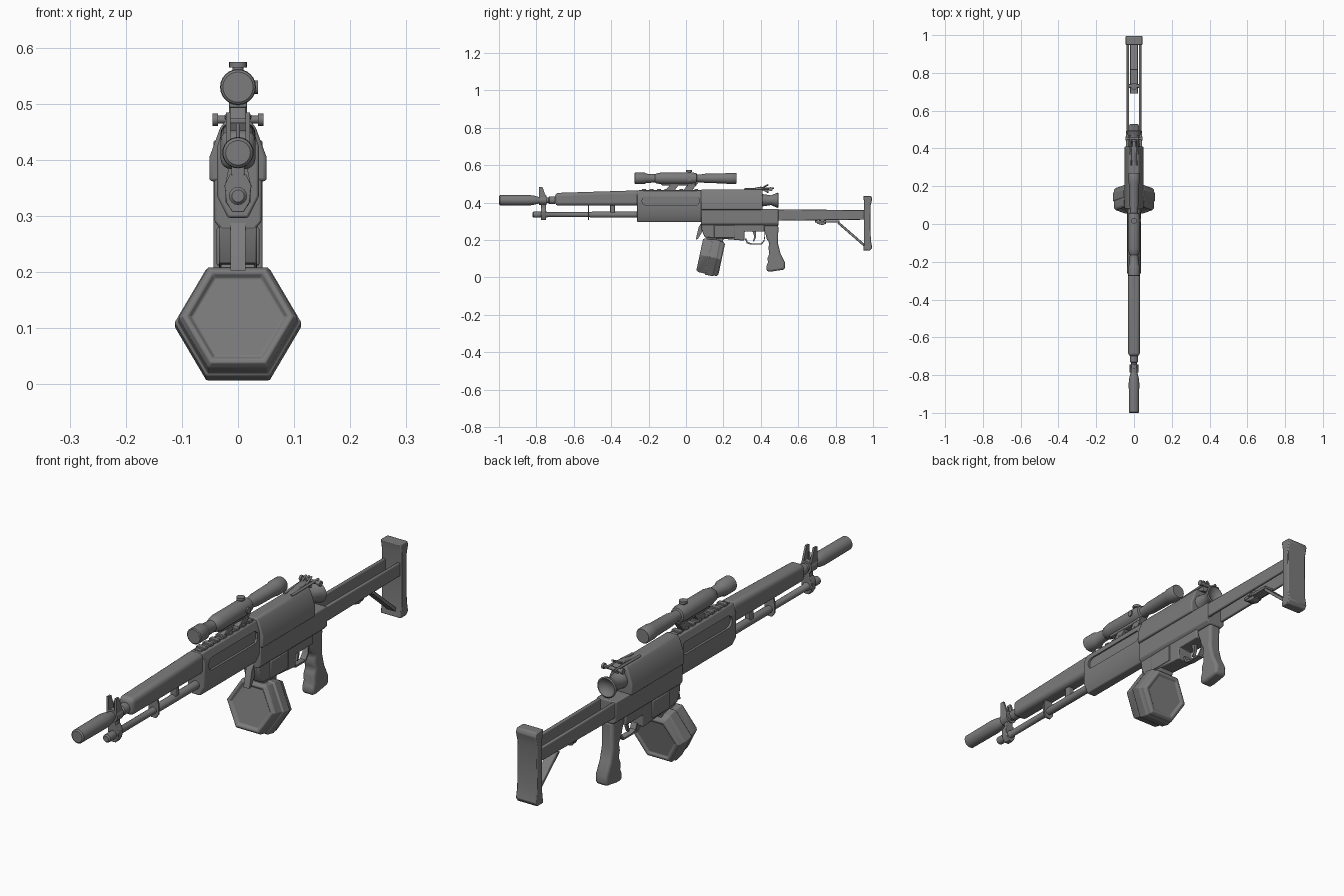
import bpy, bmesh, math
from mathutils import Vector, Matrix

cube = bpy.data.objects.get("Cube")
if cube:
    bpy.data.objects.remove(cube, do_unlink=True)

steel = bpy.data.materials.new("gunmetal grey")
steel.use_nodes = True
grey = (0.2, 0.2, 0.2, 1)
steel.diffuse_color = grey
steel.node_tree.nodes["Principled BSDF"].inputs["Base Color"].default_value = grey
parts = []


def finish(name, bm, bevel=0, segments=2):
    bmesh.ops.recalc_face_normals(bm, faces=bm.faces)
    mesh = bpy.data.meshes.new(name)
    bm.to_mesh(mesh)
    bm.free()
    mesh.materials.append(steel)
    ob = bpy.data.objects.new(name, mesh)
    bpy.context.collection.objects.link(ob)
    if bevel:
        mod = ob.modifiers.new("bevel", 'BEVEL')
        mod.width, mod.segments = bevel, segments
        mod.limit_method = 'ANGLE'
    parts.append(ob)
    return ob


def extrude(name, pts, a, b, axis='x', bevel=0, segments=2):
    """Side profile (y, z) pushed along x, or cross-section (x, z) pushed along y."""
    bm = bmesh.new()
    place = (lambda p, t: (t, p[0], p[1])) if axis == 'x' else (lambda p, t: (p[0], t, p[1]))
    face = bm.faces.new([bm.verts.new(place(p, a)) for p in pts])
    new = bmesh.ops.extrude_face_region(bm, geom=[face])["geom"]
    move = Vector((b - a, 0, 0) if axis == 'x' else (0, b - a, 0))
    bmesh.ops.translate(bm, vec=move, verts=[v for v in new if isinstance(v, bmesh.types.BMVert)])
    return finish(name, bm, bevel, segments)


def section(name, half, y0, y1, bevel=0, segments=2):
    """Symmetric cross-section from its right half, run along y."""
    return extrude(name, half + [(-x, z) for x, z in reversed(half)], y0, y1, 'y', bevel, segments)


def box(name, x, y0, y1, z0, z1, bevel=0):
    return extrude(name, [(y0, z0), (y1, z0), (y1, z1), (y0, z1)], -x, x, 'x', bevel)


def lathe(name, profile, z=0, sides=24, bevel=0):
    """Turned part around an axis along y; profile holds (y, radius)."""
    bm = bmesh.new()
    rings = []
    for y, r in profile:
        rings.append([bm.verts.new((r * math.cos(i * math.tau / sides), y,
                                    z + r * math.sin(i * math.tau / sides))) for i in range(sides)])
    for p, q in zip(rings, rings[1:]):
        for i in range(sides):
            j = (i + 1) % sides
            bm.faces.new((p[i], p[j], q[j], q[i]))
    bm.faces.new(rings[0])
    bm.faces.new(rings[-1])
    return finish(name, bm, bevel)


def rod(name, p, q, r, sides=12):
    p, q = Vector(p), Vector(q)
    bm = bmesh.new()
    turn = (q - p).to_track_quat('Z', 'Y').to_matrix().to_4x4()
    bmesh.ops.create_cone(bm, cap_ends=True, segments=sides, radius1=r, radius2=r,
                          depth=(q - p).length, matrix=Matrix.Translation((p + q) / 2) @ turn)
    return finish(name, bm)


# Muzzle and barrel
lathe("flash_hider", [(-1, .022), (-.995, .027), (-.84, .028), (-.815, .025), (-.78, .016)], .413)
lathe("barrel", [(-.8, .016), (-.68, .016)], .413)
lathe("barrel_collar", [(-.735, .016), (-.73, .021), (-.70, .021)], .413)

# Front sight
lathe("front_sight_collar", [(-.785, .025), (-.745, .025)], .413)
for side, x in (("right", -.021), ("left", .013)):
    extrude("front_sight_ear_" + side,
            [(-.785, .485), (-.768, .485), (-.748, .43), (-.748, .4), (-.785, .4)], x, x + .008)
rod("front_sight_post", (0, -.765, .42), (0, -.765, .465), .004)
box("front_sight_leg", .012, -.775, -.748, .33, .40, .003)
section("front_sight_bracket", [(.01, .307), (.021, .325), (.024, .355), (.014, .375)], -.775, -.748, .002)

# Gas tube under the barrel
lathe("gas_tube", [(-.82, .011), (-.815, .016), (-.745, .016), (-.74, .013),
                   (-.52, .013), (-.5, .016), (-.25, .016)], .336, 16)
section("gas_tube_bracket", [(.01, .308), (.022, .325), (.022, .36), (.016, .39)], -.525, -.518)
box("gas_tube_block", .012, -.405, -.38, .34, .39, .003)

# Barrel shroud
extrude("barrel_shroud", [(-.7, .384), (-.25, .384), (-.25, .466), (-.7, .452)],
        -.031, .031, 'x', .018, 4)

# Handguard with long side slots
guard = section("handguard", [(.018, .297), (.037, .335), (.037, .425), (.024, .464)], -.262, .09, .004)
for side in (-1, 1):
    y0, y1, z, r = -.235, .045, .41, .024
    pill = []
    for i in range(9):
        a = math.pi / 2 + i * math.pi / 8
        pill.append((y0 + r + r * math.cos(a), z + r * math.sin(a)))
    pill += [(y1 + r - a, b) for a, b in ((.01, z - r), (0, z - r / 2), (0, z + r / 2), (.01, z + r))]
    cutter = extrude("slot_cutter", pill, side * .028, side * .06)
    cutter.hide_render = True
    cutter.hide_set(True)
    parts.remove(cutter)
    cut = guard.modifiers.new("slot", 'BOOLEAN')
    cut.operation, cut.object, cut.solver = 'DIFFERENCE', cutter, 'EXACT'
box("rail_base", .014, -.25, .1, .455, .467)
for i in range(8):
    box("rail_tooth", .018, -.235 + i * .04, -.215 + i * .04, .46, .474, .002)

# Receiver
section("receiver_cover", [(.051, .362), (.051, .405), (.032, .457), (.022, .471)], .08, .41, .006, 3)
section("receiver_body", [(.03, .276), (.042, .29), (.042, .366)], .08, .495, .004)
extrude("lower_receiver", [(.08, .285), (.085, .25), (.10, .215), (.335, .197), (.312, .2),
                           (.312, .245), (.42, .245), (.42, .285)][:3]
        + [(.312, .197), (.312, .245), (.42, .245), (.42, .285)], -.034, .034, 'x', .004)
box("magazine_well_rib", .038, .15, .26, .212, .28, .003)
extrude("magazine_catch", [(.085, .295), (.068, .27), (.052, .203), (.064, .206), (.09, .25)],
        -.013, .013)

# Rear plug and rear sight
lathe("rear_plug", [(.40, .034), (.43, .030), (.455, .026), (.478, .036), (.492, .041),
                    (.495, .036), (.485, .022), (.48, .008)], .413)
extrude("rear_sight_ramp", [(.30, .466), (.41, .466), (.44, .45), (.44, .478), (.40, .486)], -.014, .014, 'x', .003)
for side in (-1, 1):
    rod("rear_sight_arm", (side * .016, .31, .472), (side * .02, .47, .477), .005)
    rod("rear_sight_wing", (side * .036, .452, .472), (side * .045, .452, .472), .011)
    rod("rear_sight_leaf", (side * .012, .40, .475), (side * .012, .44, .496), .004)
rod("rear_sight_bar", (-.042, .452, .472), (.042, .452, .472), .007)

# Telescopic sight
lathe("scope_tube", [(-.275, .027), (-.272, .031), (-.222, .031), (-.212, .025), (-.165, .022),
                     (-.16, .026), (-.13, .032), (.03, .032), (.055, .028), (.058, .021),
                     (.08, .021), (.105, .025), (.21, .027), (.222, .030), (.265, .030),
                     (.27, .027)], .53)
box("scope_saddle", .016, -.13, .05, .493, .515, .003)
rod("scope_knob_stem", (0, .017, .555), (0, .017, .568), .01, 16)
rod("scope_knob", (0, .017, .565), (0, .017, .575), .016, 16)
rod("scope_side_knob", (.025, .017, .53), (.036, .017, .53), .012, 16)
for y in (-.115, -.02):
    extrude("scope_mount", [(y, .463), (y + .05, .463), (y + .085, .505), (y + .04, .505)],
            -.014, .014, 'x', .002)

# Hexagonal drum magazine
drum = lathe("drum_magazine", [(-.052, .082), (-.060, .09), (-.060, .098), (-.050, .106), (-.012, .107),
                               (-.008, .113), (.03, .113), (.036, .108), (.052, .106), (.060, .096),
                               (.060, .088), (.054, .08)], 0, 6, .002)
drum.location = (0, .132, .109)
drum.rotation_euler.x = math.radians(-12)
extrude("magazine_neck", [(.10, .17), (.19, .16), (.21, .25), (.12, .25)], -.03, .03, 'x', .003)

# Trigger group and grip
guard_path = [(.315, .205), (.325, .182), (.345, .176), (.405, .176), (.42, .195), (.425, .25)]
extrude("trigger_guard", guard_path + [(y - .003 if y > .36 else y + .006, z + .007)
                                       for y, z in reversed(guard_path)], -.012, .012)
extrude("trigger", [(.355, .25), (.375, .25), (.374, .215), (.364, .192), (.358, .194), (.365, .22)],
        -.006, .006)
extrude("pistol_grip", [(.405, .28), (.425, .232), (.432, .205), (.446, .185), (.44, .155),
                        (.447, .13), (.436, .105), (.438, .08), (.428, .058), (.432, .032),
                        (.46, .032), (.528, .043), (.53, .08), (.505, .13), (.492, .18), (.494, .28)],
        -.026, .026, 'x', .011, 3)

# Skeleton stock
for side in (-1, 1):
    x = side * .032
    extrude("stock_rail", [(.44, .303), (.955, .309), (.955, .361), (.44, .364)],
            x - .0065, x + .0065, 'x', .004)
extrude("butt_plate", [(.947, .145), (.985, .145), (.996, .16), (.988, .20), (.986, .38),
                       (.996, .42), (.99, .435), (.947, .435), (.953, .40), (.953, .19)],
        -.044, .044, 'x', .004)
extrude("stock_strut", [(.81, .288), (.82, .296), (.968, .168), (.962, .156)], -.02, .02, 'x', .002)
box("strut_top", .02, .69, .82, .294, .306, .002)
extrude("strut_hinge", [(.69, .298), (.74, .298), (.75, .288), (.73, .28), (.705, .286)],
        -.018, .018, 'x', .002)
rod("strut_pin", (-.03, .73, .305), (.03, .73, .305), .01)
rod("strut_button", (0, .73, .29), (0, .73, .32), .018, 16)

# Smooth shading with sharp edges kept
bpy.ops.object.select_all(action='DESELECT')
for ob in parts:
    ob.select_set(True)
bpy.context.view_layer.objects.active = parts[0]
bpy.ops.object.shade_smooth_by_angle(angle=math.radians(35))
